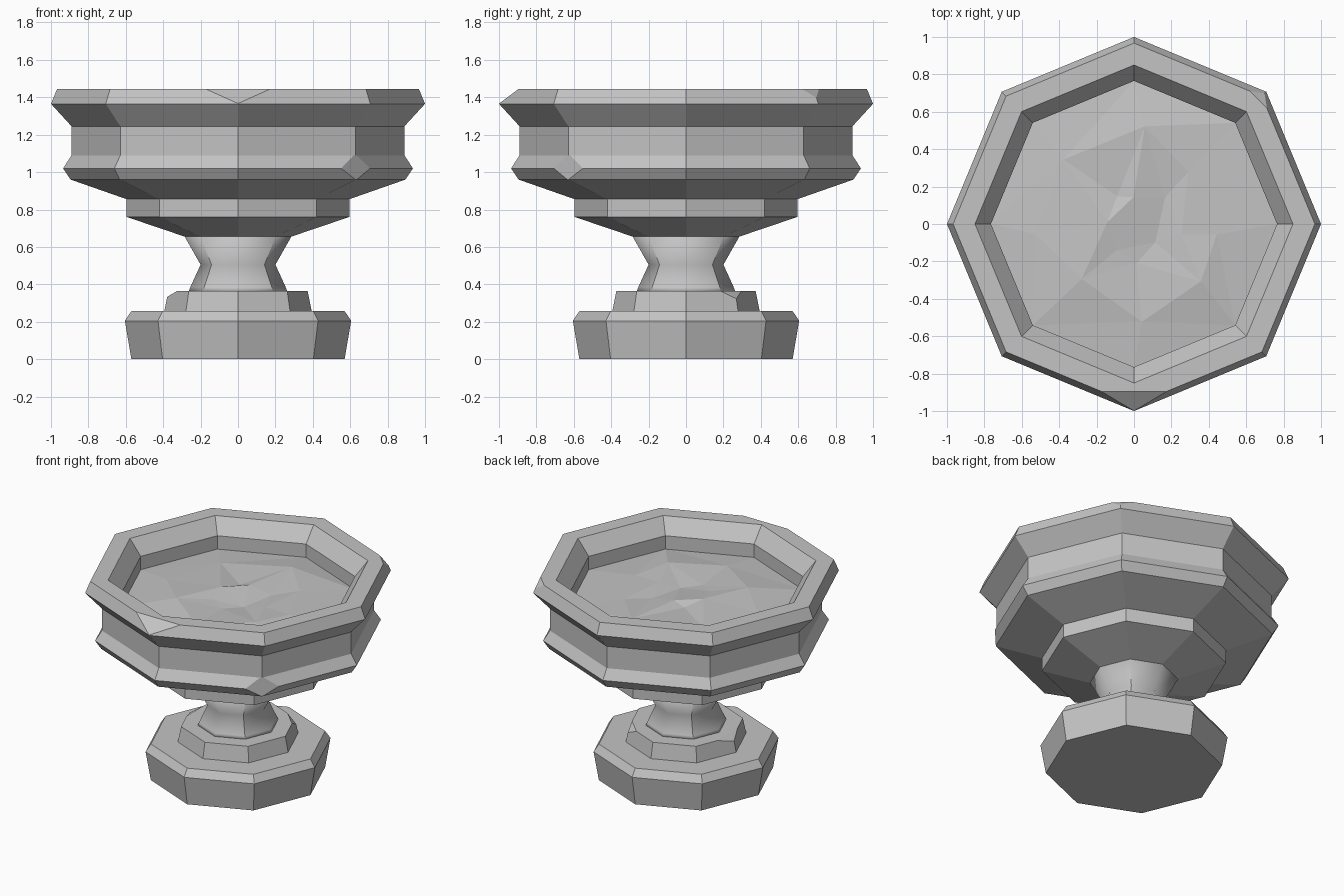
import bpy, bmesh, math, random
from mathutils import Vector

random.seed(4)
SIDES = 8

old = bpy.data.objects.get("Cube")
if old:
    bpy.data.objects.remove(old)

stone = bpy.data.materials.new("grey stone")
stone.use_nodes = True
GREY = (0.55, 0.55, 0.55, 1)
stone.diffuse_color = GREY
stone.node_tree.nodes["Principled BSDF"].inputs["Base Color"].default_value = GREY


def ring(bm, r, z):
    """Octagon of vertices with corners on the axes."""
    return [bm.verts.new((r * math.cos(a), r * math.sin(a), z))
            for a in (math.tau * i / SIDES for i in range(SIDES))]


def bridge(bm, low, high):
    for i in range(SIDES):
        j = (i + 1) % SIDES
        bm.faces.new((low[i], low[j], high[j], high[i]))


def finish(bm, name):
    mesh = bpy.data.meshes.new(name)
    bm.to_mesh(mesh)
    bm.free()
    mesh.materials.append(stone)
    obj = bpy.data.objects.new(name, mesh)
    bpy.context.collection.objects.link(obj)
    return obj


def lathe(name, profile, cap_low=True, cap_high=True, chips=()):
    """Eight-sided turned solid; each chip (point, normal) slices off a corner."""
    bm = bmesh.new()
    rings = [ring(bm, r, z) for r, z in profile]
    for low, high in zip(rings, rings[1:]):
        bridge(bm, low, high)
    if cap_low:
        bm.faces.new(rings[0][::-1])
    if cap_high:
        bm.faces.new(rings[-1])
    for point, normal in chips:
        cut = bmesh.ops.bisect_plane(
            bm, geom=bm.verts[:] + bm.edges[:] + bm.faces[:],
            plane_co=Vector(point), plane_no=Vector(normal).normalized(),
            clear_outer=True)["geom_cut"]
        edges = [e for e in cut if isinstance(e, bmesh.types.BMEdge)]
        bmesh.ops.holes_fill(bm, edges=edges, sides=0)
        bm.normal_update()
    return finish(bm, name)


# Foot
lathe("base", [(0.57, 0), (0.605, 0.205), (0.57, 0.257)])
lathe("base_step", [(0.395, 0.25), (0.372, 0.365)],
      chips=[((-0.35, 0, 0.35), (-0.5, 0, 0.85)),
             ((0.25, 0.25, 0.35), (0.5, 0.5, 0.7))])

# Waisted stem, softened across the waist and on the axis corners
stem = lathe("stem", [(0.265, 0.36), (0.255, 0.385), (0.2, 0.505), (0.285, 0.655)])
for face in stem.data.polygons:
    face.use_smooth = True
for edge in stem.data.edges:
    a, b = (stem.data.vertices[i].co for i in edge.vertices)
    upright = abs(a.z - b.z) > 0.01
    edge.use_edge_sharp = upright and abs(a.x * a.y) > 0.001

# Bowl underside and collar
lathe("bowl_collar", [(0.285, 0.655), (0.595, 0.76), (0.595, 0.86)])

# Lower moulding with one broken corner
lathe("lower_moulding", [(0.595, 0.855), (0.895, 0.96), (0.935, 1.02), (0.89, 1.09)],
      chips=[((0.63, -0.63, 1.0), (0.7, -0.7, 0.06))])

# Bowl wall, rim and inner wall with two broken corners
lathe("rim", [(0.89, 1.09), (0.89, 1.245), (1.0, 1.365), (0.967, 1.445),
              (0.85, 1.445), (0.765, 1.34), (0.765, 1.2)],
      cap_low=False, cap_high=False,
      chips=[((0, -0.895, 1.445), (0, -0.6, 0.8)),
             ((0.675, 0.675, 1.43), (0.5, 0.5, 0.7))])

# Uneven floor inside the bowl
bm = bmesh.new()
outer, middle, inner = (ring(bm, r, z) for r, z in
                        ((0.765, 1.245), (0.48, 1.275), (0.2, 1.27)))
for v in middle + inner:
    v.co += Vector((random.uniform(-0.07, 0.07), random.uniform(-0.07, 0.07),
                    random.uniform(-0.02, 0.02)))
bridge(bm, outer, middle)
bridge(bm, middle, inner)
bm.faces.new(inner)
bmesh.ops.triangulate(bm, faces=bm.faces[:])
bm.normal_update()
finish(bm, "bowl_floor")
